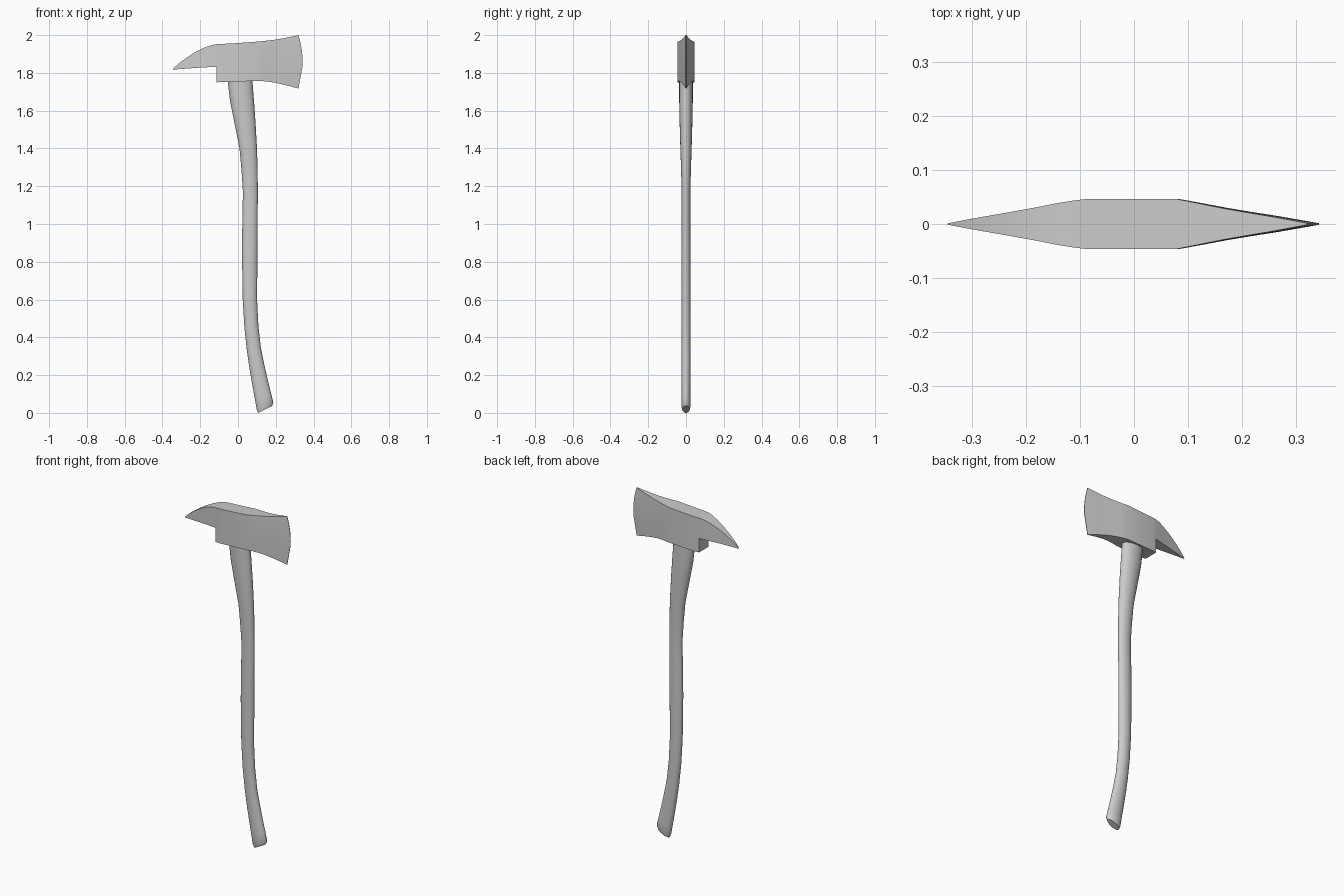
import bpy, bmesh, math

grey = bpy.data.materials.new("plain_grey")
grey.diffuse_color = (0.6, 0.6, 0.6, 1)


def finish(name, bm, angle):
    bmesh.ops.recalc_face_normals(bm, faces=bm.faces)
    mesh = bpy.data.meshes.new(name)
    bm.to_mesh(mesh)
    bm.free()
    mesh.materials.append(grey)
    ob = bpy.data.objects.new(name, mesh)
    bpy.context.collection.objects.link(ob)
    bpy.ops.object.select_all(action='DESELECT')
    ob.select_set(True)
    bpy.context.view_layer.objects.active = ob
    bpy.ops.object.shade_smooth_by_angle(angle=math.radians(angle))
    return ob


# Axe head: columns of (x, bottom z, top z, half thickness, forward bow)
pick = [(-0.345, 1.817, 1.821, 0.001, 0), (-0.31, 1.820, 1.853, 0.008, 0),
        (-0.27, 1.823, 1.882, 0.015, 0), (-0.23, 1.826, 1.908, 0.022, 0),
        (-0.18, 1.829, 1.933, 0.031, 0), (-0.145, 1.831, 1.946, 0.038, 0)]
body = [(-0.115, 1.750, 1.952, 0.043, 0), (-0.09, 1.751, 1.953, 0.046, 0),
        (0.0, 1.754, 1.958, 0.046, 0), (0.08, 1.757, 1.964, 0.046, 0.005),
        (0.12, 1.757, 1.967, 0.038, 0.009), (0.165, 1.753, 1.972, 0.029, 0.012),
        (0.205, 1.746, 1.977, 0.022, 0.015), (0.25, 1.736, 1.985, 0.0145, 0.018),
        (0.32, 1.717, 2.000, 0.0015, 0.022)]
ROWS = 8
bm = bmesh.new()
grid = []
for x, zb, zt, h, bow in pick + body:
    column = {}
    # Row 0 is the lower lug, which the pick does not have
    if x > -0.12:
        levels = [(0, zb)]
        zs = zb + (zt - zb) * 0.41
    else:
        levels, zs = [], zb
    levels += [(r, zs + (zt - zs) * (r - 1) / (ROWS - 1)) for r in range(1, ROWS + 1)]
    for r, z in levels:
        t = (z - zb) / (zt - zb)
        xx = x + bow * (1 - (2 * t - 1) ** 2)
        column[r] = (bm.verts.new((xx, -h, z)), bm.verts.new((xx, h, z)))
    grid.append(column)

back = {f: b for col in grid for f, b in col.values()}
for a, b in zip(grid, grid[1:]):
    for r in range(ROWS):
        if r in a and r in b:
            cell = [a[r], b[r], b[r + 1], a[r + 1]]
            bm.faces.new([v[0] for v in cell])
            bm.faces.new([v[1] for v in reversed(cell)])
# Close the rim between the two cheeks
for e in [e for e in bm.edges if e.is_boundary and all(v in back for v in e.verts)]:
    v, w = e.verts
    bm.faces.new((v, w, back[w], back[v]))
finish("axe_head", bm, 25)

# Handle: oval rings given by left (x, z), right (x, z) and half depth
rings = [(-0.058, 1.80, 0.075, 1.80, 0.036), (-0.054, 1.75, 0.077, 1.75, 0.036),
         (-0.042, 1.65, 0.084, 1.66, 0.036), (-0.020, 1.54, 0.092, 1.55, 0.034),
         (0.008, 1.40, 0.100, 1.41, 0.030), (0.019, 1.28, 0.104, 1.29, 0.026),
         (0.026, 1.17, 0.105, 1.17, 0.023), (0.023, 1.02, 0.104, 1.02, 0.024),
         (0.021, 0.85, 0.103, 0.85, 0.025), (0.025, 0.60, 0.101, 0.60, 0.025),
         (0.034, 0.45, 0.108, 0.46, 0.025), (0.047, 0.33, 0.121, 0.345, 0.025),
         (0.060, 0.24, 0.138, 0.26, 0.025), (0.077, 0.14, 0.160, 0.165, 0.025),
         (0.090, 0.07, 0.176, 0.100, 0.025), (0.098, 0.022, 0.187, 0.056, 0.025),
         (0.107, 0.000, 0.180, 0.036, 0.019)]
SIDES = 20
bm = bmesh.new()
loops = []
for xl, zl, xr, zr, d in rings:
    loop = []
    for i in range(SIDES):
        a = 2 * math.pi * i / SIDES
        c = 0.5 + 0.5 * math.cos(a)
        loop.append(bm.verts.new((xl + (xr - xl) * c, d * math.sin(a), zl + (zr - zl) * c)))
    loops.append(loop)
for p, q in zip(loops, loops[1:]):
    for i in range(SIDES):
        j = (i + 1) % SIDES
        bm.faces.new((p[i], p[j], q[j], q[i]))
bm.faces.new(loops[0])
bm.faces.new(loops[-1])
finish("handle", bm, 35)
